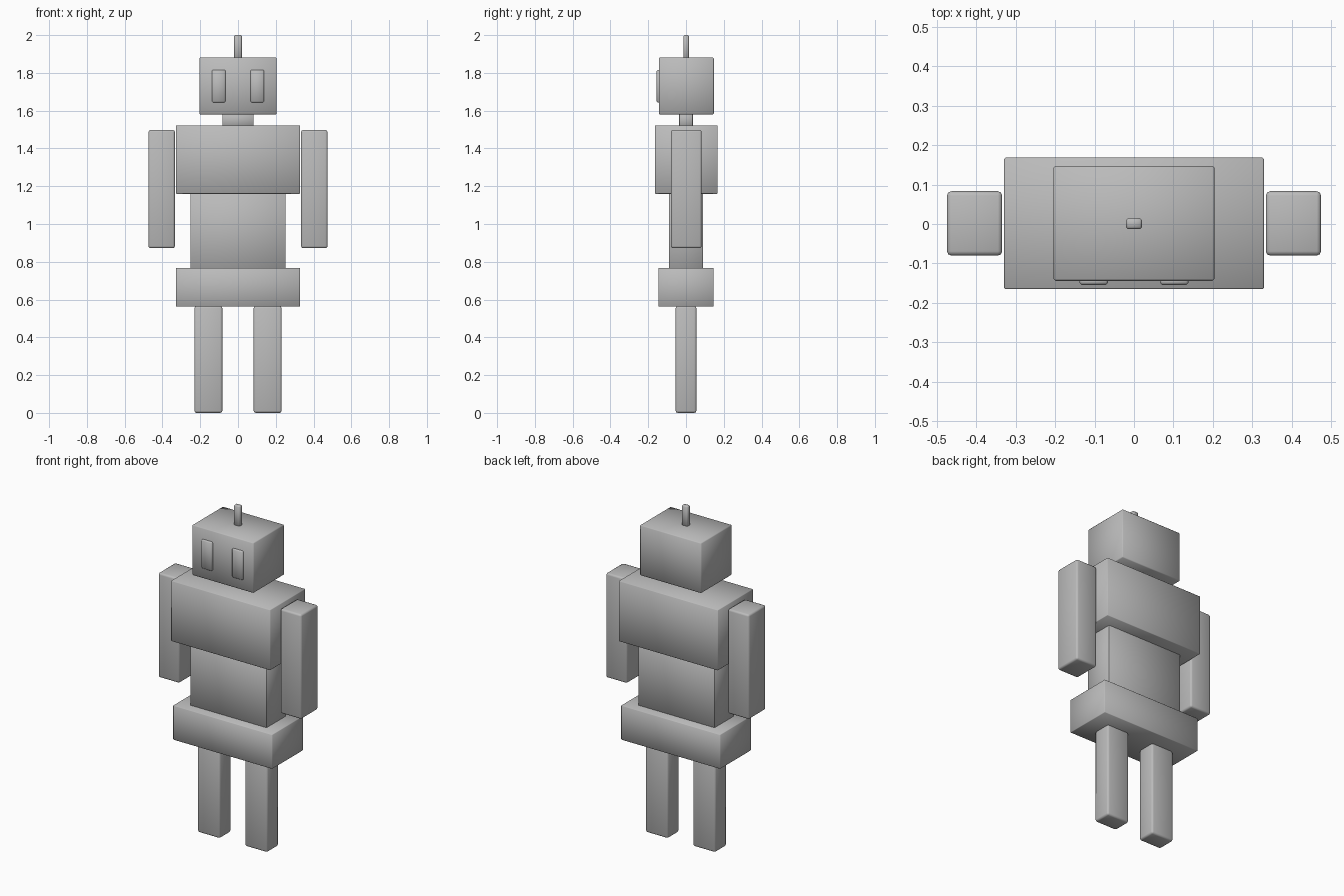
import bpy
import bmesh
import math
from mathutils import Vector

default = bpy.data.objects.get("Cube")
if default:
    bpy.data.objects.remove(default, do_unlink=True)

# Single plain grey
grey = bpy.data.materials.new("plain grey")
grey.use_nodes = True
colour = (0.5, 0.5, 0.5, 1.0)
grey.diffuse_color = colour
grey.node_tree.nodes["Principled BSDF"].inputs["Base Color"].default_value = colour


def block(name, x, y, z, bevel, segments=1):
    """Softened box spanning the (low, high) ranges x, y and z."""
    low, high = (Vector(c) for c in zip(x, y, z))
    bm = bmesh.new()
    bmesh.ops.create_cube(bm, size=1)
    for v in bm.verts:
        v.co = Vector(v.co[i] * (high - low)[i] for i in range(3))
    bmesh.ops.bevel(bm, geom=bm.edges[:], offset=bevel, segments=segments,
                    profile=0.5, affect='EDGES')
    mesh = bpy.data.meshes.new(name)
    bm.to_mesh(mesh)
    bm.free()
    mesh.materials.append(grey)
    obj = bpy.data.objects.new(name, mesh)
    obj.location = (low + high) / 2
    bpy.context.collection.objects.link(obj)
    bpy.ops.object.select_all(action='DESELECT')
    obj.select_set(True)
    bpy.context.view_layer.objects.active = obj
    bpy.ops.object.shade_smooth_by_angle(angle=math.radians(60))
    return obj


# Torso
block("hips", (-0.329, 0.329), (-0.146, 0.146), (0.562, 0.768), 0.003)
block("waist", (-0.252, 0.252), (-0.09, 0.09), (0.765, 1.163), 0.002)
block("chest", (-0.329, 0.329), (-0.165, 0.168), (1.16, 1.522), 0.003)

# Neck, head and antenna
block("neck", (-0.083, 0.083), (-0.036, 0.036), (1.518, 1.585), 0.002)
block("head", (-0.204, 0.204), (-0.144, 0.147), (1.58, 1.882), 0.005)
block("antenna", (-0.02, 0.02), (-0.013, 0.015), (1.875, 2.0), 0.005)

# Paired eyes, arms and legs
for side, s in (("left", 1), ("right", -1)):
    def span(a, b):
        return tuple(sorted((s * a, s * b)))
    block(side + "_eye", span(0.066, 0.138), (-0.155, -0.135), (1.643, 1.816), 0.006)
    block(side + "_arm", span(0.334, 0.474), (-0.08, 0.083), (0.872, 1.498), 0.011, 2)
    block(side + "_leg", span(0.083, 0.231), (-0.055, 0.055), (0.0, 0.565), 0.011, 2)
